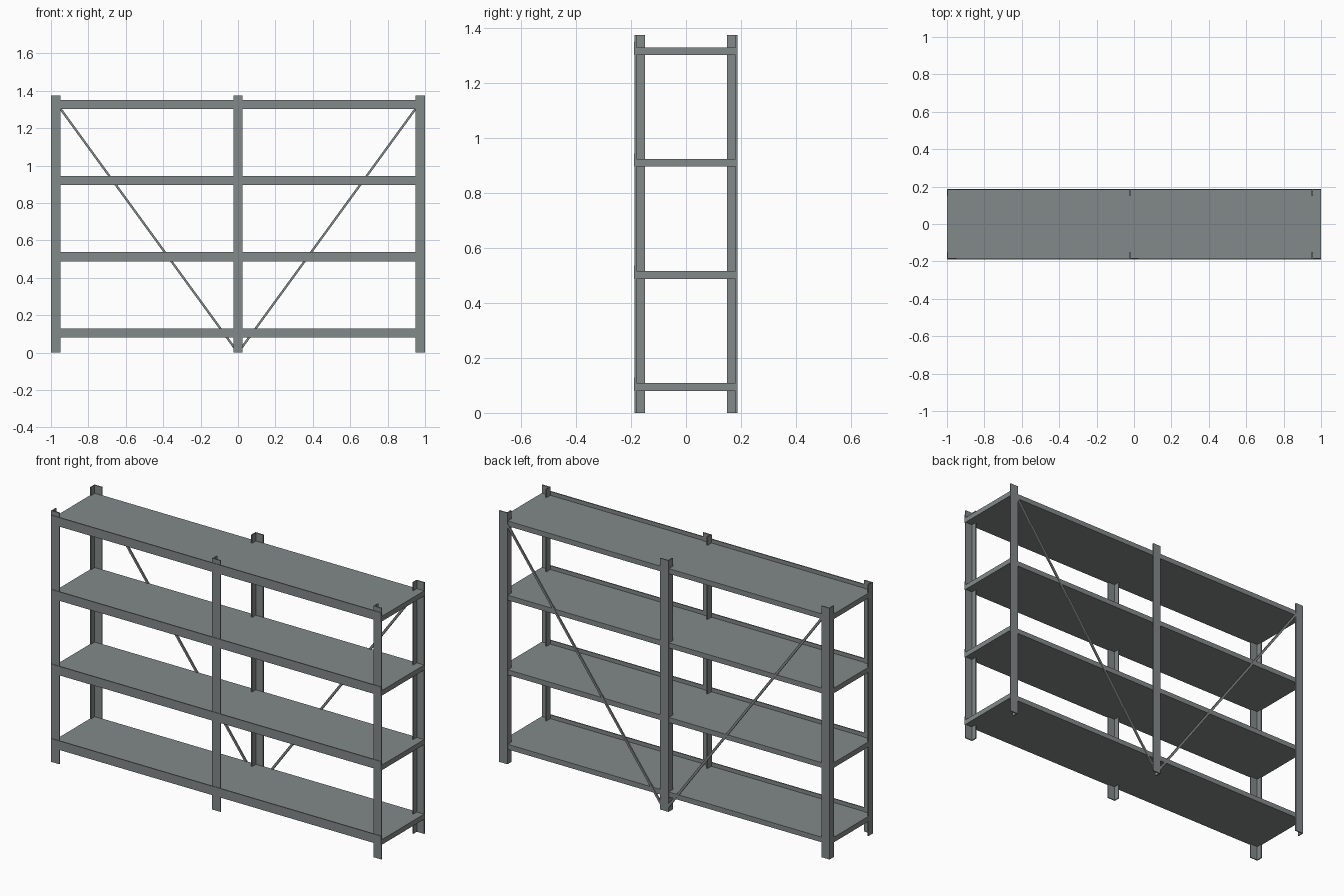
import bpy, bmesh, math
from mathutils import Vector

if "Cube" in bpy.data.objects:
    bpy.data.objects.remove(bpy.data.objects["Cube"])

# Painted steel grey
steel = bpy.data.materials.new("steel_grey")
steel.diffuse_color = (0.225, 0.25, 0.247, 1)
steel.use_nodes = True
steel.node_tree.nodes["Principled BSDF"].inputs["Base Color"].default_value = steel.diffuse_color


def prism(name, pts, z0, z1):
    # extrude an x/y outline upward
    bm = bmesh.new()
    f = bm.faces.new([bm.verts.new((x, y, z0)) for x, y in pts])
    r = bmesh.ops.extrude_face_region(bm, geom=[f])
    verts = [v for v in r["geom"] if isinstance(v, bmesh.types.BMVert)]
    bmesh.ops.translate(bm, verts=verts, vec=(0, 0, z1 - z0))
    bmesh.ops.recalc_face_normals(bm, faces=bm.faces[:])
    me = bpy.data.meshes.new(name)
    bm.to_mesh(me)
    bm.free()
    me.materials.append(steel)
    ob = bpy.data.objects.new(name, me)
    bpy.context.collection.objects.link(ob)
    return ob


def box(name, x0, x1, y0, y1, z0, z1):
    return prism(name, [(x0, y0), (x1, y0), (x1, y1), (x0, y1)], z0, z1)


POST_W, POST_D, T, H = 0.05, 0.037, 0.006, 1.375
POST_X = (-1.0, -0.025, 0.95)
SHELF_Z = (0.08, 0.488, 0.896, 1.302)

# Angle-iron posts: outer flange along x, web along y on the left edge
for side, s in (("front", -1), ("back", 1)):
    for pos, x in zip(("left", "middle", "right"), POST_X):
        o = 0.187 * s
        pts = [(x, o), (x + POST_W, o), (x + POST_W, o - T * s),
               (x + T, o - T * s), (x + T, o - POST_D * s), (x, o - POST_D * s)]
        prism(f"{side}_{pos}_post", pts, 0, H)

# Shelf boards, each with a raised lip along the front
for i, z in enumerate(SHELF_Z, 1):
    box(f"shelf_{i}", -1, 1, -0.184, 0.184, z, z + 0.028)
    box(f"shelf_{i}_lip", -1, 1, -0.19, -0.184, z, z + 0.049)

# Diagonal braces forming a V across the back
for side, s in (("left", -1), ("right", 1)):
    a, b = Vector((0.008 * s, 0, 0.01)), Vector((0.965 * s, 0, 1.325))
    d = b - a
    brace = box(f"{side}_brace", -0.006, 0.006, -0.004, 0.004, 0, d.length)
    brace.location = (a.x, 0.182, a.z)
    brace.rotation_euler = (0, math.atan2(d.x, d.z), 0)
